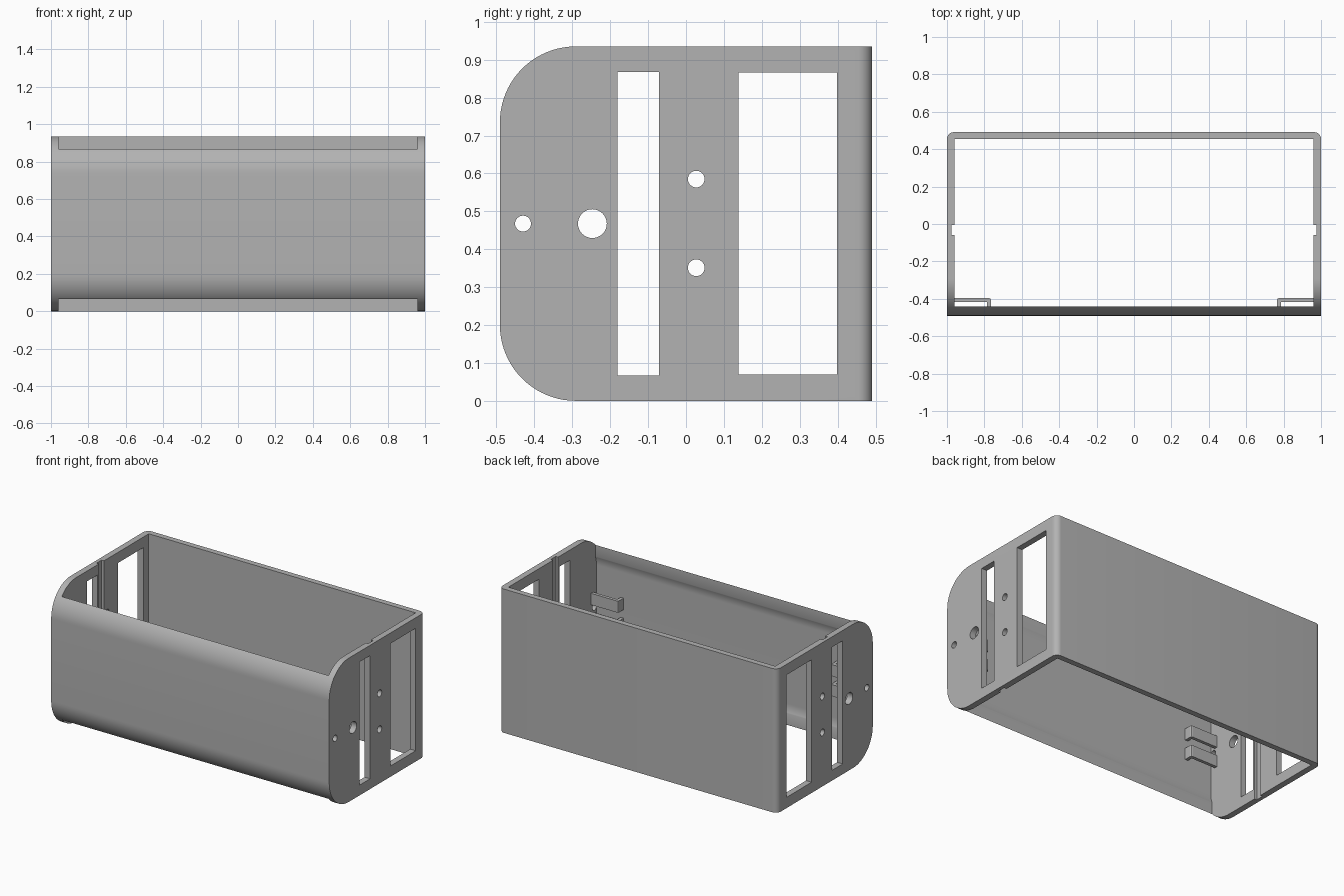
import bpy, bmesh, math
from mathutils import Vector

if "Cube" in bpy.data.objects:
    bpy.data.objects.remove(bpy.data.objects["Cube"])

grey = bpy.data.materials.new("light_grey")
grey.diffuse_color = (0.45, 0.45, 0.45, 1)
grey.use_nodes = True
grey.node_tree.nodes["Principled BSDF"].inputs["Base Color"].default_value = grey.diffuse_color

H = 0.935      # height
Y = 0.491      # half depth
R = 0.2        # front rounding
T = 0.04       # wall thickness


def prism(name, pts, axis, lo, hi):
    """Extrude a 2D outline along x (points are y, z) or z (points are x, y)."""
    bm = bmesh.new()
    place = (lambda p, t: (t, p[0], p[1])) if axis == "x" else (lambda p, t: (p[0], p[1], t))
    base = [bm.verts.new(place(p, lo)) for p in pts]
    top = [bm.verts.new(place(p, hi)) for p in pts]
    bm.faces.new(base)
    bm.faces.new(top)
    n = len(pts)
    for i in range(n):
        bm.faces.new((base[i], base[(i + 1) % n], top[(i + 1) % n], top[i]))
    bmesh.ops.recalc_face_normals(bm, faces=bm.faces)
    me = bpy.data.meshes.new(name)
    bm.to_mesh(me)
    bm.free()
    me.materials.append(grey)
    ob = bpy.data.objects.new(name, me)
    bpy.context.collection.objects.link(ob)
    return ob


def arc(cy, cz, r, a0, a1, n=20):
    return [(cy + r * math.cos(a0 + (a1 - a0) * i / n),
             cz + r * math.sin(a0 + (a1 - a0) * i / n)) for i in range(n + 1)]


def rect(a0, b0, a1, b1):
    return [(a0, b0), (a1, b0), (a1, b1), (a0, b1)]


def activate(ob):
    bpy.ops.object.select_all(action="DESELECT")
    ob.select_set(True)
    bpy.context.view_layer.objects.active = ob


def cut(ob, cutter):
    mod = ob.modifiers.new("cut", "BOOLEAN")
    mod.operation = "DIFFERENCE"
    mod.solver = "EXACT"
    mod.object = cutter
    activate(ob)
    bpy.ops.object.modifier_apply(modifier=mod.name)
    bpy.data.objects.remove(cutter)


# Outer body with rounded front edges
cy, pi = -Y + R, math.pi
outline = ([(Y, 0), (Y, H)] + arc(cy, H - R, R, pi / 2, pi) + arc(cy, R, R, pi, 1.5 * pi))
shell = prism("case_shell", outline, "x", -1, 1)

# Rounded vertical corners at the back
bm = bmesh.new()
bm.from_mesh(shell.data)
corners = [e for e in bm.edges
           if all(v.co.y > Y - 0.001 for v in e.verts)
           and abs(e.verts[0].co.z - e.verts[1].co.z) > 0.5]
bmesh.ops.bevel(bm, geom=corners, offset=0.037, segments=8, profile=0.5, affect="EDGES")
bm.to_mesh(shell.data)
bm.free()

# Hollow interior, open above and below, following the front curve inside
ri, lip = R - T, -0.44
a = math.acos((cy - lip) / ri)
inner = ([(Y - T + 0.003, -0.2), (Y - T + 0.003, H + 0.2), (lip, H + 0.2)]
         + arc(cy, H - R, ri, pi - a, pi, 10) + arc(cy, R, ri, pi, pi + a, 10)
         + [(lip, -0.2)])
cut(shell, prism("interior_cutter", inner, "x", -0.96, 0.96))

# Side openings: two slots, four round holes and an inner groove per side
openings = [rect(-0.181, 0.067, -0.071, 0.868), rect(0.138, 0.07, 0.398, 0.866)]
for hy, hz, hr in ((-0.43, H / 2, 0.021), (-0.247, H / 2, 0.038),
                   (0.027, 0.585, 0.022), (0.027, 0.351, 0.022)):
    openings.append(arc(hy, hz, hr, 0, 2 * pi, 32)[:-1])
for s in (-1, 1):
    lo, hi = sorted((s * 0.9, s * 1.1))
    for pts in openings:
        cut(shell, prism("opening_cutter", pts, "x", lo, hi))
    cut(shell, prism("groove_cutter", rect(s * 0.9, -0.058, s * 0.977, -0.006), "z", -0.1, H + 0.1))

activate(shell)
bpy.ops.object.shade_smooth_by_angle(angle=math.radians(25))

# Hooked cable clips in the front corners, two per side
clip = [(0.965, -0.396), (0.775, -0.396), (0.768, -0.399), (0.765, -0.406),
        (0.765, -0.456), (0.786, -0.456), (0.786, -0.417), (0.965, -0.417)]
for s, side in ((-1, "left"), (1, "right")):
    for z0, level in ((0.365, "lower"), (0.495, "upper")):
        prism(f"{side}_{level}_clip", [(s * x, y) for x, y in clip], "z", z0, z0 + 0.075)
